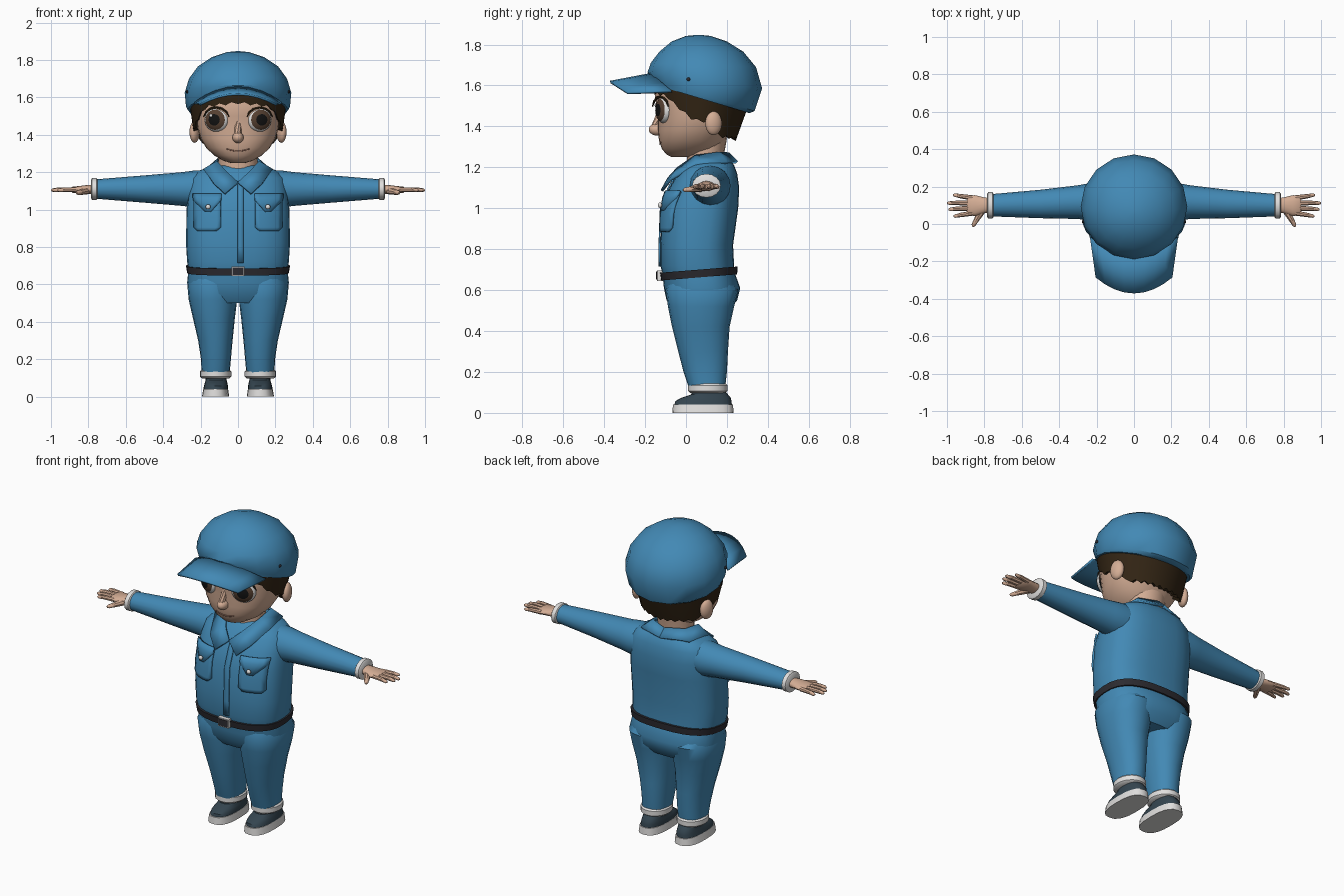
import bpy, bmesh, math
from mathutils import Vector
from mathutils.bvhtree import BVHTree

if "Cube" in bpy.data.objects:
    bpy.data.objects.remove(bpy.data.objects["Cube"])


def material(name, rgb):
    m = bpy.data.materials.new(name)
    m.diffuse_color = (*rgb, 1)
    m.use_nodes = True
    m.node_tree.nodes["Principled BSDF"].inputs["Base Color"].default_value = m.diffuse_color
    return m


BLUE = material("blue cloth", (0.055, 0.25, 0.46))
SKIN = material("skin", (0.66, 0.42, 0.30))
HAIR = material("dark brown hair", (0.032, 0.018, 0.007))
WHITE = material("white", (0.75, 0.74, 0.73))
BELT = material("belt black", (0.025, 0.024, 0.03))
SHOE = material("slate shoe", (0.035, 0.06, 0.08))
IRIS = material("brown iris", (0.09, 0.05, 0.03))
PUPIL = material("black pupil", (0.006, 0.006, 0.006))
LIP = material("lip", (0.40, 0.20, 0.14))


def finish(name, bm, *mats):
    bmesh.ops.recalc_face_normals(bm, faces=bm.faces)
    me = bpy.data.meshes.new(name)
    bm.to_mesh(me)
    bm.free()
    for m in mats:
        me.materials.append(m)
    ob = bpy.data.objects.new(name, me)
    bpy.context.collection.objects.link(ob)
    return ob


def skin_rows(bm, rows, closed):
    vs = [[bm.verts.new(p) for p in r] for r in rows]
    n = len(rows[0])
    for a, b in zip(vs, vs[1:]):
        for i in range(n if closed else n - 1):
            j = (i + 1) % n
            bm.faces.new((a[i], a[j], b[j], b[i]))
    return vs


def loft(name, rings, mat, n=20, e=2.0):
    """Closed skin over superellipse rings (centre, half axis U, half axis V)."""
    def pw(v):
        return math.copysign(abs(v) ** (2 / e), v)
    rows = []
    for c, u, v in rings:
        angs = [2 * math.pi * i / n for i in range(n)]
        rows.append([Vector(c) + Vector(u) * pw(math.cos(a)) + Vector(v) * pw(math.sin(a)) for a in angs])
    bm = bmesh.new()
    vs = skin_rows(bm, rows, True)
    bm.faces.new(vs[0])
    bm.faces.new(vs[-1])
    return finish(name, bm, mat)


def upright(name, rings, mat, n=20, e=2.0, slope=0.0):
    """Rings as (z, centre x, half width, front y, back y)."""
    return loft(name, [((x, (f + b) / 2, z), (rx, 0, 0), (0, (b - f) / 2, slope * (b - f) / 2))
                       for z, x, rx, f, b in rings], mat, n, e)


def sideways(name, s, rings, mat, n=16):
    """Rings as (x, y, z, half depth, half height), on side s."""
    return loft(name, [((s * x, y, z), (0, ry, 0), (0, 0, rz)) for x, y, z, ry, rz in rings], mat, n)


def tube(name, pts, radii, mat, n=8):
    pts = [Vector(p) for p in pts]
    rings = []
    for i, (p, r) in enumerate(zip(pts, radii)):
        d = (pts[min(i + 1, len(pts) - 1)] - pts[max(i - 1, 0)]).normalized()
        u = d.cross(Vector((0.1, 0.2, 1))).normalized()
        rings.append((p, u * r, d.cross(u) * r))
    return loft(name, rings, mat, n)


def ball(name, c, r, mat, yaw=0.0):
    bm = bmesh.new()
    bmesh.ops.create_uvsphere(bm, u_segments=20, v_segments=14, radius=1)
    bmesh.ops.scale(bm, vec=r, verts=bm.verts)
    ob = finish(name, bm, mat)
    ob.location = c
    ob.rotation_euler.z = yaw
    return ob


def thicken(ob, t):
    m = ob.modifiers.new("thickness", 'SOLIDIFY')
    m.thickness, m.offset = t, 0


def span(z, x0, x1, n=6):
    return [(x0 + (x1 - x0) * i / n, z) for i in range(n + 1)]


def plate(name, target, rows, mat, lift=0.006, t=0.008):
    """Thin sheet of (x, z) rows laid on the front of the target."""
    me = target.data
    tree = BVHTree.FromPolygons([v.co for v in me.vertices], [p.vertices[:] for p in me.polygons])
    out = []
    for r in rows:
        hits = [tree.ray_cast(Vector((x, -2, z)), Vector((0, 1, 0)))[0] for x, z in r]
        out.append([h - Vector((0, lift, 0)) for h in hits])
    bm = bmesh.new()
    skin_rows(bm, out, False)
    thicken(finish(name, bm, mat), t)


# Jacket, belt and hips
jacket = upright("jacket", [(.68, 0, .265, -.115, .235), (.72, 0, .272, -.125, .235), (.82, 0, .278, -.125, .23),
                            (1.0, 0, .275, -.118, .255), (1.1, 0, .265, -.08, .26), (1.17, 0, .25, -.04, .25),
                            (1.21, 0, .205, -.005, .235), (1.235, 0, .13, .02, .215)], BLUE, 28, 2.6)
upright("belt", [(.662, 0, .272, -.122, .25), (.70, 0, .278, -.128, .252)], BELT, 28, 2.6, .08)
upright("hips", [(.50, 0, .22, -.06, .21), (.55, 0, .262, -.095, .25), (.61, 0, .272, -.108, .265),
                 (.68, 0, .265, -.115, .24)], BLUE, 28, 2.5)
for i, (w, h, mat) in enumerate([(.036, .026, WHITE), (.03, .02, BELT)]):
    upright("buckle_%d" % i, [(.671 - h, 0, w, -.142 - i * .004, -.11), (.671 + h, 0, w, -.142 - i * .004, -.11)],
            mat, 16, 8)
plate("front_placket", jacket, [span(z, -.002, .03, 2) for z in (1.15, 1.1, 1.0, .9, .8, .715)], BLUE)

# Folded collar, half profile mirrored
inner = [(0, -.085, 1.145), (.055, -.04, 1.195), (.11, .045, 1.255), (.105, .16, 1.27), (0, .205, 1.268)]
outer = [(.07, -.118, 1.085), (.13, -.075, 1.14), (.182, .05, 1.212), (.16, .195, 1.222), (0, .25, 1.225)]
for s in (1, -1):
    bm = bmesh.new()
    skin_rows(bm, [[(s * x, y, z) for x, y, z in r] for r in (inner, outer)], False)
    thicken(finish("collar", bm, BLUE), .014)

# Neck and head
upright("neck", [(1.14, 0, .1, .0, .18), (1.23, 0, .103, .005, .18), (1.34, 0, .11, .0, .2)], SKIN, 20)
head = upright("head", [(1.25, 0, .04, -.07, .07), (1.262, 0, .08, -.095, .12), (1.29, 0, .128, -.118, .16),
                        (1.33, 0, .17, -.132, .19), (1.38, 0, .2, -.138, .22), (1.44, 0, .218, -.138, .25),
                        (1.5, 0, .225, -.145, .265), (1.57, 0, .225, -.155, .27), (1.65, 0, .18, -.12, .25)],
               SKIN, 28, 2.2)
ball("nose", (0, -.14, 1.385), (.03, .042, .03), SKIN)
tube("nose_bridge", [(0, -.125, 1.5), (0, -.135, 1.44), (0, -.155, 1.39)], [.015, .018, .02], SKIN)
mouth = [(.06 * u / 4, 1.315 + .012 * (u / 4) ** 2) for u in range(-4, 5)]
plate("mouth", head, [mouth, [(x, z - .005) for x, z in mouth]], LIP, .002, .004)

for s in (1, -1):
    # Eye: dome with white, iris and pupil chosen by distance from its axis
    bm = bmesh.new()
    prof = [(math.sin(t * math.pi / 24), math.cos(t * math.pi / 24)) for t in (12, 10.5, 9, 7.6, 6, 4.6, 3.8, 2, .3)]
    vs = skin_rows(bm, [[(.068 * r * math.cos(a), -.036 * d, .064 * r * math.sin(a))
                         for a in [k * math.pi / 12 for k in range(24)]] for r, d in prof], True)
    bm.faces.new(vs[-1])
    for f in bm.faces:
        c = f.calc_center_median()
        r = math.hypot(c.x / .068, c.z / .064)
        f.material_index = 2 if r < .5 else 1 if r < .83 else 0
    eye = finish("eye", bm, WHITE, IRIS, PUPIL)
    eye.location = (s * .115, -.108, 1.48)
    eye.rotation_euler.z = s * .4
    ball("eye_glint", (s * .115 - .03, -.141 - s * -.008, 1.503), (.009, .004, .009), WHITE)
    arc = [math.radians(a) for a in range(15, 166, 25)]
    tube("upper_lash", [(s * (.116 + .07 * math.cos(a)), -.125 + .04 * math.cos(a), 1.48 + .066 * math.sin(a))
                        for a in arc], [.003, .006, .007, .007, .007, .006, .003], HAIR, 6)
    ball("ear", (s * .232, .135, 1.415), (.026, .042, .058), SKIN, s * .3)

# Hair: shell whose lower edge drops behind the ears in ragged locks
keys = [(0, 1.57), (42, 1.55), (62, 1.48), (78, 1.43), (100, 1.42), (112, 1.35), (180, 1.335)]
hair_rows = [[], [], [], []]
for i in range(48):
    a = i * 7.5
    m = min(a, 360 - a)
    (a0, z0), (a1, z1) = next((p, q) for p, q in zip(keys, keys[1:]) if p[0] <= m <= q[0])
    low = z0 + (z1 - z0) * (m - a0) / (a1 - a0) + (.008 if i % 2 else -.006)
    sx, cy = math.sin(math.radians(a)), math.cos(math.radians(a))
    for row, z, k in ((0, 1.62, 1), (1, (1.62 + low) / 2, 1), (2, low, 1), (3, low + .02, .75)):
        t = min(1, (z - 1.335) / .25)
        small = .86 - .22 * max(0, -cy)
        s = (small + (1 - small) * t) * k
        hair_rows[row].append((.262 * s * sx, .085 - .25 * s * cy, z))
bm = bmesh.new()
skin_rows(bm, hair_rows, True)
finish("hair", bm, HAIR)

# Cap: tilted dome, curved brim and side eyelets
dome = [(1.535, .27, .075, .235, -.3), (1.55, .278, .085, .25, -.3), (1.625, .285, .092, .28, -.14),
        (1.70, .262, .085, .257, -.04), (1.765, .215, .075, .205, 0), (1.815, .14, .065, .135, 0),
        (1.842, .06, .06, .06, 0), (1.847, .01, .06, .01, 0)]
loft("cap", [((0, y, z), (rx, 0, 0), (0, ry, k * ry)) for z, rx, y, ry, k in dome], BLUE, 16)
brim = []
for v in (0, .5, 1):
    us = [i / 4 for i in range(-4, 5)]
    brim.append([((.232 - .03 * v) * u, -.17 - .2 * v + (.1 - .015 * v) * u * u,
                  1.655 - .038 * v - (.085 - .03 * v) * u * u) for u in us])
bm = bmesh.new()
skin_rows(bm, brim, False)
thicken(finish("cap_brim", bm, BLUE), .012)

for s in (1, -1):
    ball("cap_eyelet", (s * .272, .012, 1.63), (.006, .009, .009), BELT)

    # Sleeve, cuff and hand
    sideways("sleeve", s, [(.12, .115, 1.11, .1, .105), (.24, .118, 1.11, .1, .098), (.3, .117, 1.11, .09, .09),
                           (.5, .107, 1.11, .076, .073), (.77, .1, 1.11, .059, .051)], BLUE)
    sideways("sleeve_cuff", s, [(.75, .1, 1.11, .06, .05), (.756, .1, 1.11, .07, .058), (.78, .1, 1.11, .07, .058),
                                (.786, .1, 1.11, .06, .05)], WHITE)
    sideways("palm", s, [(.76, .1, 1.108, .036, .026), (.80, .1, 1.108, .042, .024), (.85, .098, 1.106, .056, .02),
                         (.885, .1, 1.106, .052, .016), (.893, .1, 1.106, .045, .01)], SKIN)
    for y0, x1, y1 in ((.058, .965, .042), (.085, .992, .078), (.113, 1.0, .112), (.14, .968, .155)):
        tube("finger", [(s * .865, y0, 1.106), (s * (x1 - .04), y0 + (y1 - y0) * .6, 1.107),
                        (s * (x1 - .008), y1, 1.104), (s * x1, y1, 1.103)], [.014, .012, .009, .004], SKIN)
    tube("thumb", [(s * .81, .075, 1.1), (s * .838, .03, 1.094), (s * .858, -.005, 1.09), (s * .863, -.014, 1.089)],
         [.02, .015, .011, .005], SKIN)

    # Chest pocket with pointed flap and button
    plate("chest_pocket", jacket, [span(z, s * .092, s * .235) for z in (1.08, 1.03, .97, .905)]
          + [span(.885, s * .115, s * .215)], BLUE, .008, .012)
    plate("pocket_flap", jacket, [span(1.085, s * .088, s * .24), span(1.05, s * .09, s * .238),
                                  span(.99, s * .145, s * .175)], BLUE, .017, .01)
    ball("pocket_button", (s * .16, -.127, 1.015), (.013, .01, .013), WHITE)

    # Trouser leg, turn-up and shoe
    upright("trouser_leg", [(.11, s * .12, .074, .018, .19), (.2, s * .118, .08, -.012, .2),
                            (.3, s * .121, .092, -.038, .205), (.42, s * .129, .112, -.068, .213),
                            (.52, s * .134, .13, -.088, .235), (.6, s * .137, .134, -.1, .255),
                            (.65, s * .13, .12, -.08, .22)], BLUE, 20, 2.2)
    upright("trouser_turn_up", [(.097, s * .12, .072, .022, .19), (.107, s * .12, .084, .01, .203),
                                (.135, s * .12, .084, .01, .203), (.145, s * .12, .074, .02, .192)], WHITE)
    upright("shoe", [(.035, s * .12, .066, -.058, .225), (.058, s * .118, .064, -.052, .222),
                     (.075, s * .117, .06, -.02, .218), (.09, s * .117, .056, .025, .205),
                     (.12, s * .117, .055, .04, .18)], SHOE, 20, 2.4)
    upright("shoe_sole", [(0, s * .12, .073, -.066, .232), (.042, s * .119, .066, -.064, .23)], WHITE, 20, 2.6)

bpy.ops.object.select_all(action='SELECT')
bpy.context.view_layer.objects.active = jacket
bpy.ops.object.shade_smooth_by_angle(angle=math.radians(42))
